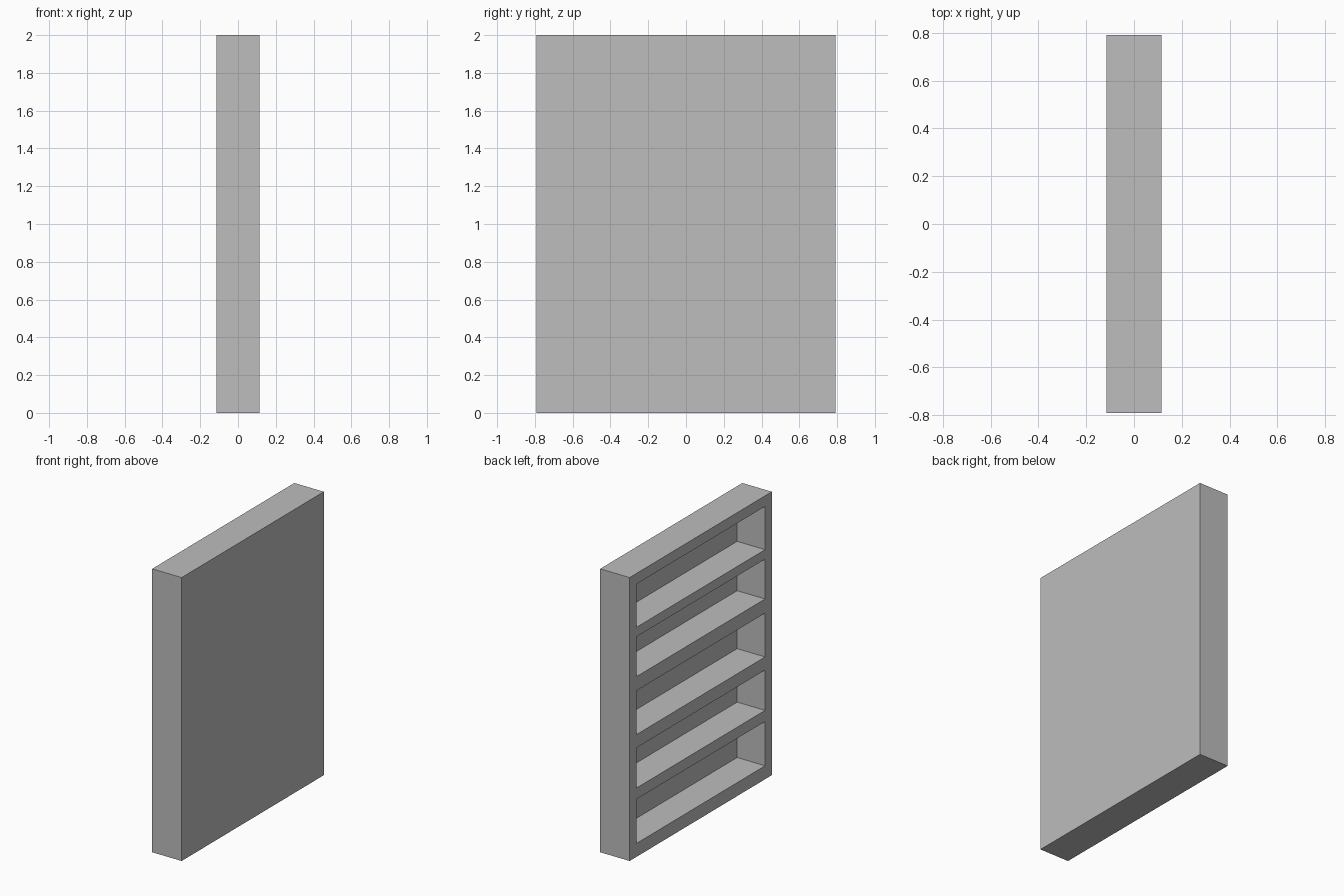
import bpy
import bmesh
import math
from mathutils import Vector

cube = bpy.data.objects.get("Cube")
if cube:
    bpy.data.objects.remove(cube, do_unlink=True)

# Overall size, frame and shelf bays (bottom and top heights)
DEPTH, WIDTH, HEIGHT = 0.23, 1.585, 2.0
FRAME = 0.075
POCKET = 0.218
BAYS = [(0.095, 0.407), (0.486, 0.77), (0.863, 1.172), (1.272, 1.553), (1.62, 1.925)]

# Plain grey finish
grey = bpy.data.materials.new("plain grey")
grey.use_nodes = True
colour = (0.51, 0.51, 0.51, 1)
grey.diffuse_color = colour
grey.node_tree.nodes["Principled BSDF"].inputs["Base Color"].default_value = colour

# Solid cabinet block standing on the ground
bm = bmesh.new()
bmesh.ops.create_cube(bm, size=1)
bmesh.ops.scale(bm, vec=(DEPTH, WIDTH, HEIGHT), verts=bm.verts)
bmesh.ops.translate(bm, vec=(0, 0, HEIGHT / 2), verts=bm.verts)


def cut(point, normal):
    geom = bm.verts[:] + bm.edges[:] + bm.faces[:]
    bmesh.ops.bisect_plane(bm, geom=geom, plane_co=point, plane_no=normal)


# Mark out the side posts and the shelves
inner = WIDTH / 2 - FRAME
for y in (-inner, inner):
    cut((0, y, 0), (0, 1, 0))
for bay in BAYS:
    for z in bay:
        cut((0, 0, z), (0, 0, 1))


def is_bay(face):
    c = face.calc_center_median()
    return (face.normal.x < -0.9 and abs(c.y) < inner
            and any(low < c.z < high for low, high in BAYS))


# Push each bay inwards, leaving a thin closed panel on the far side
bm.normal_update()
bays = [f for f in bm.faces if is_bay(f)]
for face in bays:
    pushed = bmesh.ops.extrude_face_region(bm, geom=[face])["geom"]
    verts = [g for g in pushed if isinstance(g, bmesh.types.BMVert)]
    bmesh.ops.translate(bm, vec=Vector((POCKET, 0, 0)), verts=verts)
    if face.is_valid:
        bmesh.ops.delete(bm, geom=[face], context='FACES_ONLY')

bmesh.ops.recalc_face_normals(bm, faces=bm.faces)

mesh = bpy.data.meshes.new("shelf_cabinet")
bm.to_mesh(mesh)
bm.free()
mesh.materials.append(grey)
cabinet = bpy.data.objects.new("shelf_cabinet", mesh)
bpy.context.scene.collection.objects.link(cabinet)
